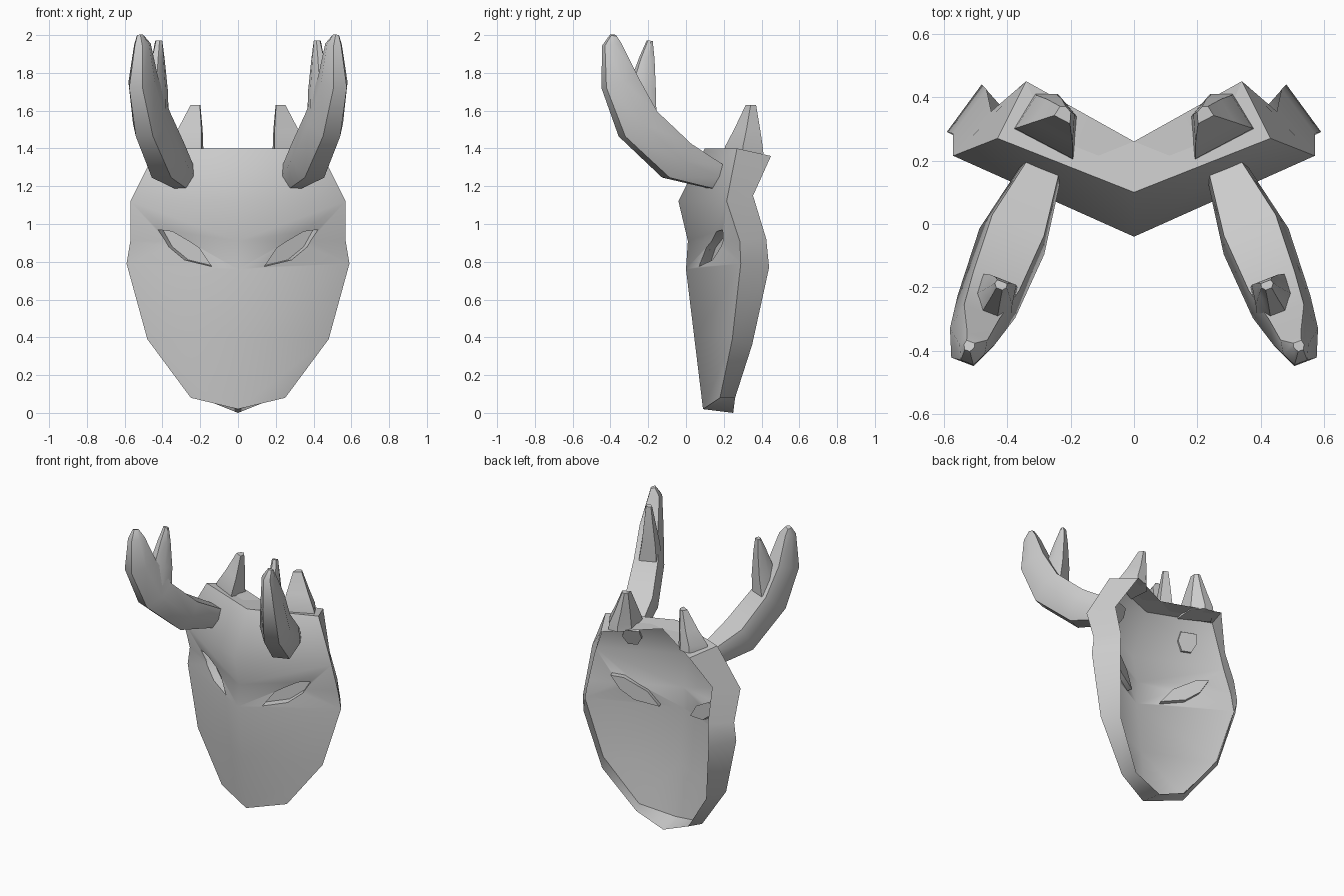
import bpy, bmesh, math
from mathutils import Vector

if "Cube" in bpy.data.objects:
    bpy.data.objects.remove(bpy.data.objects["Cube"])


def smooth(ob, angle):
    bpy.ops.object.select_all(action='DESELECT')
    ob.select_set(True)
    bpy.context.view_layer.objects.active = ob
    bpy.ops.object.shade_smooth_by_angle(angle=math.radians(angle))


def mirrored(name, build, angle):
    """Call build(bm, side) for both sides of x = 0 and make one object."""
    bm = bmesh.new()
    for side in (1, -1):
        build(bm, side)
    bmesh.ops.remove_doubles(bm, verts=bm.verts[:], dist=1e-4)
    bmesh.ops.recalc_face_normals(bm, faces=bm.faces[:])
    me = bpy.data.meshes.new(name)
    bm.to_mesh(me)
    bm.free()
    ob = bpy.data.objects.new(name, me)
    bpy.context.collection.objects.link(ob)
    smooth(ob, angle)
    return ob


def skin(bm, rings, side, closed=True):
    """Bridge successive rings of points; return their vertices."""
    vs = [[bm.verts.new((side * x, y, z)) for x, y, z in r] for r in rings]
    n = len(vs[0])
    for a, b in zip(vs, vs[1:]):
        for i in range(n if closed else n - 1):
            j = (i + 1) % n
            bm.faces.new((a[i], a[j], b[j], b[i]))
    return vs


def capped_loft(name, lofts, angle, first_cap=True):
    def build(bm, side):
        for rings in lofts:
            vs = skin(bm, rings, side)
            if first_cap:
                bm.faces.new(vs[0][::-1])
            bm.faces.new(vs[-1])
    return mirrored(name, build, angle)


# Mask: front centre (y, z), front edge, back edge of the rim at each level
levels = [
    ((.09, .02), (.25, .18, .08), (.20, .26, .08)),
    ((.045, .39), (.48, .245, .39), (.40, .35, .36)),
    ((0, .76), (.59, .29, .79), (.48, .44, .77)),
    ((.01, .91), (.57, .285, .91), (.465, .425, .92)),
    ((-.04, 1.12), (.57, .215, 1.12), (.45, .355, 1.15)),
    ((.10, 1.40), (.43, .27, 1.40), (.34, .45, 1.36)),
]


def build_mask(bm, side):
    rings = []
    for i, ((cy, cz), (x, y, z), back) in enumerate(levels):
        lift = .02 if i == 0 else -.02 if i == 5 else 0
        rings.append([(0, cy, cz), (x, y, z), back,
                      (x - .025, y + .015, z + lift), (0, cy + .025, cz + lift)])
    vs = skin(bm, rings, side, closed=False)
    # flanges closing the chin and the top, each with a thin lip wall
    for (fc, fe, be, ie, ic), tip in ((vs[0], (0, .25, 0)), (vs[-1], (0, .26, 1.40))):
        bc = bm.verts.new(tip)
        bm.faces.new((fc, fe, be, bc))
        bm.faces.new((bc, be, ie, ic))


mask = mirrored("mask", build_mask, 56)

# Slanted eyes: openings in the shell closed by shallow cups
eye = [(.14, .775), (.285, .81), (.37, .88), (.42, .97), (.345, .96), (.21, .875)]


def eye_ring(depth):
    return [(x - .4 * depth, .485 * x + depth, z) for x, z in eye]


cutter = capped_loft("eye_cutter", [[eye_ring(-.1), eye_ring(.1)]], 30)
cutter.hide_render = True
mod = mask.modifiers.new("eyes", 'BOOLEAN')
mod.object, mod.operation, mod.solver = cutter, 'DIFFERENCE', 'EXACT'
bpy.context.view_layer.objects.active = mask
bpy.ops.object.modifier_apply(modifier=mod.name)
bpy.data.objects.remove(cutter)
smooth(mask, 56)
capped_loft("eye_cups", [[eye_ring(.01), eye_ring(.055)]], 30, first_cap=False)

# Antlers: six-sided sections (centre, width, height) along a curved path
section = [(-.4, .5), (.4, .5), (.5, 0), (.25, -.5), (-.25, -.5), (-.5, 0)]


def branch(path):
    pts = [Vector(p[0]) for p in path]
    rings = []
    for i, (_, w, h) in enumerate(path):
        t = (pts[min(i + 1, len(pts) - 1)] - pts[max(i - 1, 0)]).normalized()
        side = Vector((.93, .36, 0))
        side = (side - t * side.dot(t)).normalized()
        up = side.cross(t)
        if up.y < 0:
            up = -up
        rings.append([pts[i] + side * u * w + up * v * h for u, v in section])
    return rings


beam = branch([
    ((.282, .19, 1.237), .125, .12),
    ((.29, .17, 1.245), .13, .13),
    ((.385, -.055, 1.335), .22, .21),
    ((.465, -.26, 1.53), .195, .215),
    ((.51, -.355, 1.75), .15, .18),
    ((.51, -.395, 1.95), .085, .09),
    ((.52, -.385, 2.0), .035, .03),
])
tine = branch([
    ((.46, -.27, 1.54), .16, .2),
    ((.435, -.235, 1.72), .11, .13),
    ((.425, -.208, 1.88), .065, .07),
    ((.42, -.193, 1.97), .04, .025),
])
capped_loft("antlers", [beam, tine], 40)

# Small horns on the top edge
base = [(-.07, -.13), (.12, -.03), (.05, .08), (-.02, .08), (-.08, .01)]
horn = [[(cx + x * k, cy + y * k, z) for x, y in base]
        for cx, cy, z, k in [(.26, .33, 1.37, 1), (.26, .33, 1.41, .95),
                             (.24, .34, 1.50, .66), (.22, .35, 1.63, .26)]]
capped_loft("horns", [horn], 30)
